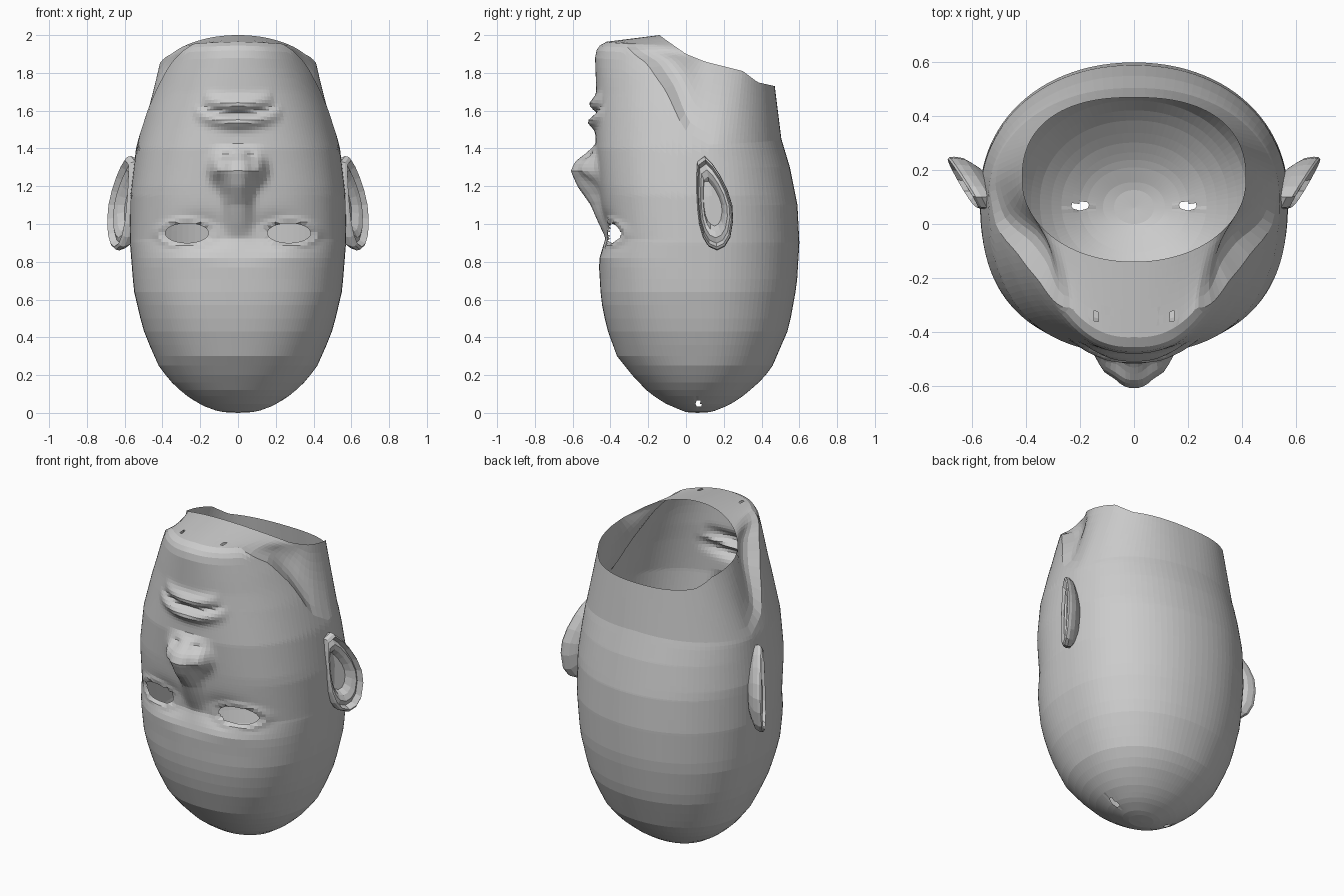
import bpy, bmesh
from math import sin, cos, pi, exp, sqrt, degrees

if "Cube" in bpy.data.objects:
    bpy.data.objects.remove(bpy.data.objects["Cube"])


def interp(table, t):
    if t <= table[0][0]:
        return table[0][1]
    for (a, va), (b, vb) in zip(table, table[1:]):
        if t <= b:
            return va + (vb - va) * (t - a) / (b - a)
    return table[-1][1]


def bump(x, z, cx, cz, sx, sz):
    return exp(-((x - cx) / sx) ** 2 - ((z - cz) / sz) ** 2)


# Head outlines against height (the head stands on its crown)
WIDTH = [(0, .05), (.01, .11), (.04, .19), (.1, .285), (.17, .36), (.25, .42), (.35, .465), (.45, .505), (.65, .552),
         (.9, .572), (1.15, .57), (1.4, .54), (1.6, .49), (1.8, .425), (1.92, .38), (1.965, .33)]
FRONT = [(0, .01), (.02, -.04), (.05, -.11), (.11, -.2), (.2, -.285), (.3, -.365), (.45, -.42), (.6, -.45), (.8, -.462),
         (.92, -.43), (1.2, -.46), (1.4, -.48), (1.7, -.475), (1.9, -.482), (1.94, -.465), (1.965, -.42)]
BACK = [(0, .11), (.01, .15), (.04, .225), (.08, .29), (.15, .375), (.23, .45), (.45, .545), (.68, .587), (.9, .6),
        (1.1, .59), (1.3, .55), (1.45, .505), (1.7, .47)]
POWER = [(0, 2.0), (.25, 2.2), (.6, 2.5), (1.2, 2.6), (1.6, 2.3), (1.9, 2.15)]
JAW = [(0, 1.965), (42, 1.955), (60, 1.85), (72, 1.7), (82, 1.5), (92, 1.42), (180, 1.45)]
RIM = [(-.14, 2.0), (-.1, 1.97), (0, 1.9), (.1, 1.86), (.3, 1.81), (.38, 1.75), (.47, 1.73)]
NOSE = [(.93, 0), (1.0, .025), (1.1, .055), (1.2, .115), (1.28, .142), (1.33, .115), (1.38, .045), (1.42, 0)]


def features(x, z):
    """Depth added to the face: nose, eye sockets, lids, lips."""
    x = abs(x)
    d = -interp(NOSE, z) * exp(-(x / interp([(1, .065), (1.15, .07), (1.28, .1)], z)) ** 3)
    d -= .05 * bump(x, z, .115, 1.29, .035, .06)                 # nostril wings
    d += .025 * bump(x, z, .06, 1.365, .03, .022)                # nostrils
    d += .035 * bump(x, z, .2, .96, .13, .08)                    # sockets
    r = sqrt(((x - .27) / .115) ** 2 + ((z - .952) / .055) ** 2)
    d -= .012 * exp(-((r - 1.25) / .3) ** 2)                     # eyelids
    d -= .012 * bump(x, z, .25, .84, .15, .05)                   # brow
    curve = z - .9 * x * x                                       # lips bend at the corners
    d -= .042 * exp(-((curve - 1.54) / .035) ** 2) * max(0, 1 - (x / .24) ** 2)
    d += .018 * exp(-((curve - 1.588) / .014) ** 2) * max(0, 1 - (x / .22) ** 2)
    d -= .036 * exp(-((curve - 1.635) / .035) ** 2) * max(0, 1 - (x / .19) ** 2)
    return d


def spow(v, p):
    return abs(v) ** (2 / p)


def head_point(phi, z):
    yc = interp([(0, .06), (.3, .1)], z)
    c, s = cos(phi), sin(phi)
    w = interp(WIDTH, z)
    if c > 0:
        p = interp(POWER, z)
        x = w * spow(s, p)
        return x, yc + (interp(FRONT, z) - yc) * spow(c, p) + features(x, z) * min(1, c * 3), z
    return w * spow(s, 2.1), yc + (interp(BACK, z) - yc) * spow(c, 2.1), z


def rim_point(phi):
    c, s = cos(phi), sin(phi)
    p = 2.05 if c > 0 else 2.4
    y = .165 - .305 * spow(c, p) * (1 if c > 0 else -1)
    return .415 * spow(s, p), y, interp(RIM, y)


def column(phi):
    """One meridian: crown to jaw line, then under the jaw to the neck rim."""
    deg = degrees(phi)
    zj = interp(JAW, deg)
    pts = []
    for t in LEVELS:
        z = t if t < .9 else .9 + (t - .9) * (zj - .9) / (LEVELS[-1] - .9)
        pts.append(head_point(phi, z))
    a, b = pts[-1], rim_point(phi)
    fold = .055 * exp(-((deg - 66) / 18) ** 2)
    for i in range(1, NECK + 1):
        v = i / NECK
        k = 1 - fold * sin(pi * v ** .6) / .4
        x, y, z = (m + (n - m) * v for m, n in zip(a, b))
        pts.append((x * k, .17 + (y - .17) * k, z))
    return pts


def punch(bm, cu, cv, ru, rv, axis, test):
    """Open an oval hole on both sides by fitting nearby vertices to it."""
    for side in (1, -1):
        inside = set()
        for v in bm.verts:
            if not test(v.co):
                continue
            du, dv = v.co.x - side * cu, v.co[axis] - cv
            r = sqrt((du / ru) ** 2 + (dv / rv) ** 2)
            if .75 < r < 1.25:
                v.co.x = side * cu + du / r
                v.co[axis] = cv + dv / r
            if r < 1.25:
                inside.add(v)
        gone = [f for f in bm.faces if all(v in inside for v in f.verts)]
        bmesh.ops.delete(bm, geom=gone, context='FACES')


def finish(bm, name):
    bmesh.ops.recalc_face_normals(bm, faces=bm.faces)
    me = bpy.data.meshes.new(name)
    bm.to_mesh(me)
    bm.free()
    ob = bpy.data.objects.new(name, me)
    bpy.context.collection.objects.link(ob)
    return ob


# Head shell with open neck
LEVELS = [.004, .012, .022, .034, .048, .065, .09, .12, .16, .2, .25, .3, .36, .43, .5, .57, .64, .71, .77, .82]
LEVELS += [.85 + .018 * i for i in range(50)] + [1.78, 1.83, 1.88, 1.92, 1.945, 1.965]
NECK, HALF = 8, 64
cols = [column(pi * (k / HALF) ** 1.35) for k in range(HALF + 1)]
cols += [[(-x, y, z) for x, y, z in c] for c in cols[-2:0:-1]]
bm = bmesh.new()
grid = [[bm.verts.new(p) for p in c] for c in cols]
crown = bm.verts.new((0, .06, 0))
for a, b in zip(grid, grid[1:] + grid[:1]):
    bm.faces.new((crown, b[0], a[0]))
    for i in range(len(a) - 1):
        bm.faces.new((a[i], b[i], b[i + 1], a[i + 1]))
punch(bm, .27, .952, .115, .052, 2, lambda c: c.y < -.2)          # eyes
punch(bm, .2, .07, .033, .02, 1, lambda c: c.z < .2)              # crown holes
punch(bm, .13, -.34, .04, .022, 1, lambda c: c.z > 1.94)          # chin holes
finish(bm, "head")

# Ears: an outline (y, z) swept through nested rings, then mirrored
EAR = [(.06, 1.33), (.1, 1.36), (.14, 1.32), (.18, 1.26), (.22, 1.18), (.245, 1.1), (.25, 1.02), (.235, .93),
       (.205, .88), (.165, .86), (.12, .88), (.09, .93), (.07, 1.0), (.06, 1.08), (.055, 1.17), (.055, 1.26)]
RINGS = [(.6, -.09), (.8, -.07), (.95, -.05), (1, -.02), (.98, .0), (.92, .01), (.84, -.02), (.72, -.008), (.58, -.02),
         (.46, -.05)]
bm = bmesh.new()
loops = []
for scale, dx in RINGS:
    loop = []
    for y, z in EAR:
        yy, zz = .14 + (y - .14) * scale, 1.1 + (z - 1.1) * scale
        loop.append(bm.verts.new((.577 + .56 * (yy - .06) + .05 * (1.1 - zz) + dx, yy, zz)))
    loops.append(loop)
n = len(EAR)
for a, b in zip(loops, loops[1:]):
    for i in range(n):
        bm.faces.new((a[i], a[(i + 1) % n], b[(i + 1) % n], b[i]))
bm.faces.new(loops[-1])
ears = finish(bm, "ears")
ears.modifiers.new("mirror", 'MIRROR').use_mirror_merge = False
